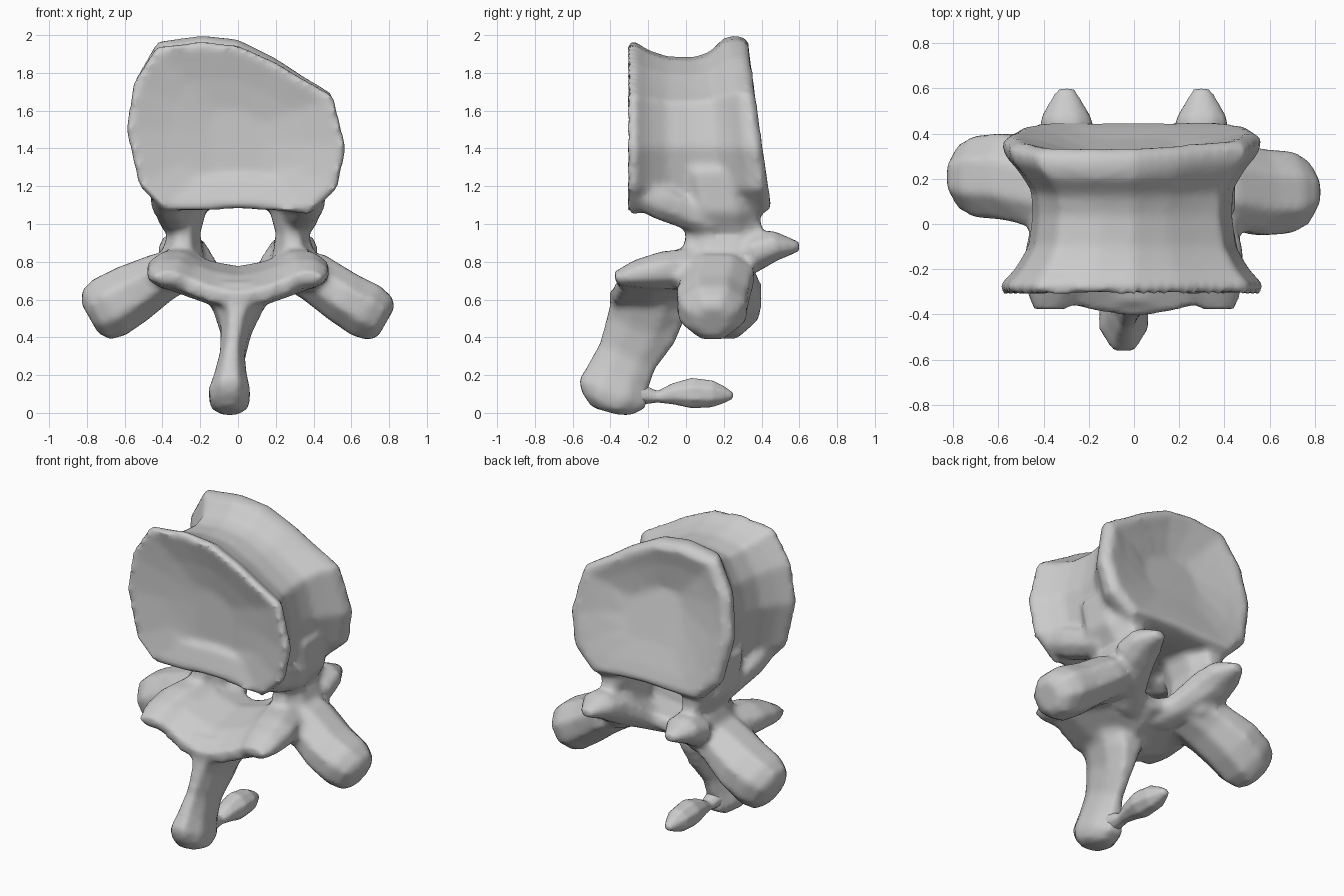
import bpy, bmesh, math
from mathutils import Vector

if "Cube" in bpy.data.objects:
    bpy.data.objects.remove(bpy.data.objects["Cube"])

bone = bpy.data.materials.new("bone_grey")
bone.use_nodes = True
colour = (0.6, 0.6, 0.6, 1)
bone.diffuse_color = colour
bone.node_tree.nodes["Principled BSDF"].inputs["Base Color"].default_value = colour


def skin(bm, rings):
    """Bridge equal rings of points into a closed, capped solid."""
    loops = [[bm.verts.new(p) for p in ring] for ring in rings]
    n = len(loops[0])
    faces = []
    for a, b in zip(loops, loops[1:]):
        for i in range(n):
            j = (i + 1) % n
            faces.append(bm.faces.new((a[i], a[j], b[j], b[i])))
    for ring in (loops[0], loops[-1]):
        mid = bm.verts.new(sum((v.co for v in ring), Vector()) / n)
        for i in range(n):
            faces.append(bm.faces.new((ring[i], ring[(i + 1) % n], mid)))
    bmesh.ops.recalc_face_normals(bm, faces=faces)


def tube(bm, path, side, n=8):
    """Loft flat-sided rings along rows of x, y, z, radius along side, other radius."""
    side = Vector(side).normalized()
    pts = [Vector(row[:3]) for row in path]
    grow = 1 / math.cos(math.pi / n)
    rings = []
    for k, row in enumerate(path):
        tangent = pts[min(k + 1, len(pts) - 1)] - pts[max(k - 1, 0)]
        other = tangent.cross(side).normalized()
        rings.append([pts[k] + grow * (side * row[3] * math.cos(t) + other * row[4] * math.sin(t))
                      for t in (math.tau * (i + .5) / n for i in range(n))])
    skin(bm, rings)


def finish(name, bm, voxel, rounds):
    mesh = bpy.data.meshes.new(name)
    bm.to_mesh(mesh)
    bm.free()
    mesh.materials.append(bone)
    obj = bpy.data.objects.new(name, mesh)
    bpy.context.collection.objects.link(obj)
    fuse = obj.modifiers.new("fuse", "REMESH")
    fuse.mode = "VOXEL"
    fuse.voxel_size = voxel
    fuse.use_smooth_shade = True
    soften = obj.modifiers.new("soften", "SMOOTH")
    soften.factor = 0.5
    soften.iterations = rounds


bm = bmesh.new()

# Waisted body: one endplate outline scaled along the depth, dished at both ends
outline = [(-.44, 1.94), (-.2, 1.97), (0, 1.95), (.2, 1.86), (.35, 1.77), (.51, 1.68),
           (.58, 1.4), (.53, 1.18), (.38, 1.05), (.2, 1.07), (0, 1.08), (-.2, 1.07),
           (-.4, 1.07), (-.53, 1.2), (-.6, 1.5), (-.56, 1.75)]
# Rows of depth, width scale, height scale, backward tilt
stations = [(-.235, .25, .25, 0), (-.265, .6, .6, 0), (-.295, .85, .85, 0), (-.31, .96, .97, 0),
            (-.275, 1, 1, 0), (-.2, .88, .9, 0), (-.1, .78, .83, 0), (.04, .75, .82, 0),
            (.15, .76, .88, .05), (.24, .86, .96, .09), (.3, .95, .99, .11),
            (.36, .98, .98, .13), (.395, .9, .91, .13), (.37, .7, .7, .13), (.33, .35, .35, .1)]
rings = []
for y, wide, high, tilt in stations:
    low = 1 - (1 - high) * .4 if -.25 < y < .3 else high
    lift = 1.07 if y > .2 else 1
    rings.append([Vector((x * wide, y + tilt * (1.5 - z),
                          1.49 + (z - 1.49) * (high * lift if z > 1.49 else low)))
                  for x, z in outline])
skin(bm, rings)

# Paired parts of the arch
for m in (-1, 1):
    dy = .04 if m < 0 else -.03
    thick = .02 if m < 0 else 0
    # Pedicle and its flared root under the body
    tube(bm, [(m * .33, .14, 1.3, .2, .12), (m * .3, .18, 1.08, .21, .14),
              (m * .285, .2, .95, .2, .085), (m * .3, .18, .8, .2, .12),
              (m * .3, .15, .68, .17, .1)], (0, 1, 0))
    tube(bm, [(m * .38, -.26, 1.18, .08, .09), (m * .36, -.12, 1.12, .1, .1),
              (m * .33, .02, 1.06, .1, .09), (m * .31, .15, 1.02, .1, .1)], (1, 0, 0))
    # Transverse process
    tube(bm, [(m * .22, .14, .78, .18, .09), (m * .4, .17, .72, .19, .13),
              (m * .56, .17 + dy, .61 + thick, .19, .14 + thick),
              (m * .68, .17 + dy, .54 + thick, .18, .15 + thick),
              (m * .75, .17 + dy, .5 + thick, .14, .13 + thick),
              (m * .785, .17 + dy, .48 + thick, .08, .09)], (0, 1, 0))
    # Rear articular process, a ridge running outward from the arch
    tube(bm, [(m * .1, .06, .67, .12, .06), (m * .22, .22, .76, .12, .08),
              (m * .29, .36, .85, .13, .1), (m * .3, .47, .885, .11, .08),
              (m * .3, .6, .88, .04, .025)], (1, 0, 0))
    # Front articular process
    tube(bm, [(m * .3, .05, .76, .14, .11), (m * .34, -.12, .755, .14, .1),
              (m * .36, -.26, .735, .12, .075), (m * .37, -.375, .71, .08, .035)], (1, 0, 0))

# Lamina across the arch
tube(bm, [(-.43, -.13, .76, .19, .055), (-.32, -.07, .75, .28, .09), (-.15, -.09, .69, .3, .09),
          (0, -.11, .655, .3, .1), (.15, -.09, .69, .3, .09), (.32, -.07, .75, .28, .09),
          (.43, -.13, .76, .19, .055)], (0, .95, .2))

# Spinous process
tube(bm, [(0, -.17, .63, .17, .18), (0, -.2, .56, .13, .2), (-.01, -.24, .44, .08, .19),
          (-.03, -.31, .3, .065, .16), (-.04, -.36, .19, .085, .17), (-.045, -.39, .1, .11, .19),
          (-.045, -.42, .045, .1, .14), (-.05, -.43, .01, .06, .07)], (1, 0, 0))
finish("vertebra", bm, .022, 3)

# Small leaf-shaped spur behind the spinous tip
bm = bmesh.new()
tube(bm, [(-.04, -.26, .1, .06, .06), (-.04, -.15, .085, .04, .03), (-.04, -.07, .1, .06, .055),
          (-.04, .03, .105, .08, .08), (-.04, .14, .1, .07, .07),
          (-.04, .2, .095, .045, .045), (-.04, .25, .09, .02, .015)], (1, 0, 0))
finish("spur", bm, .012, 2)
